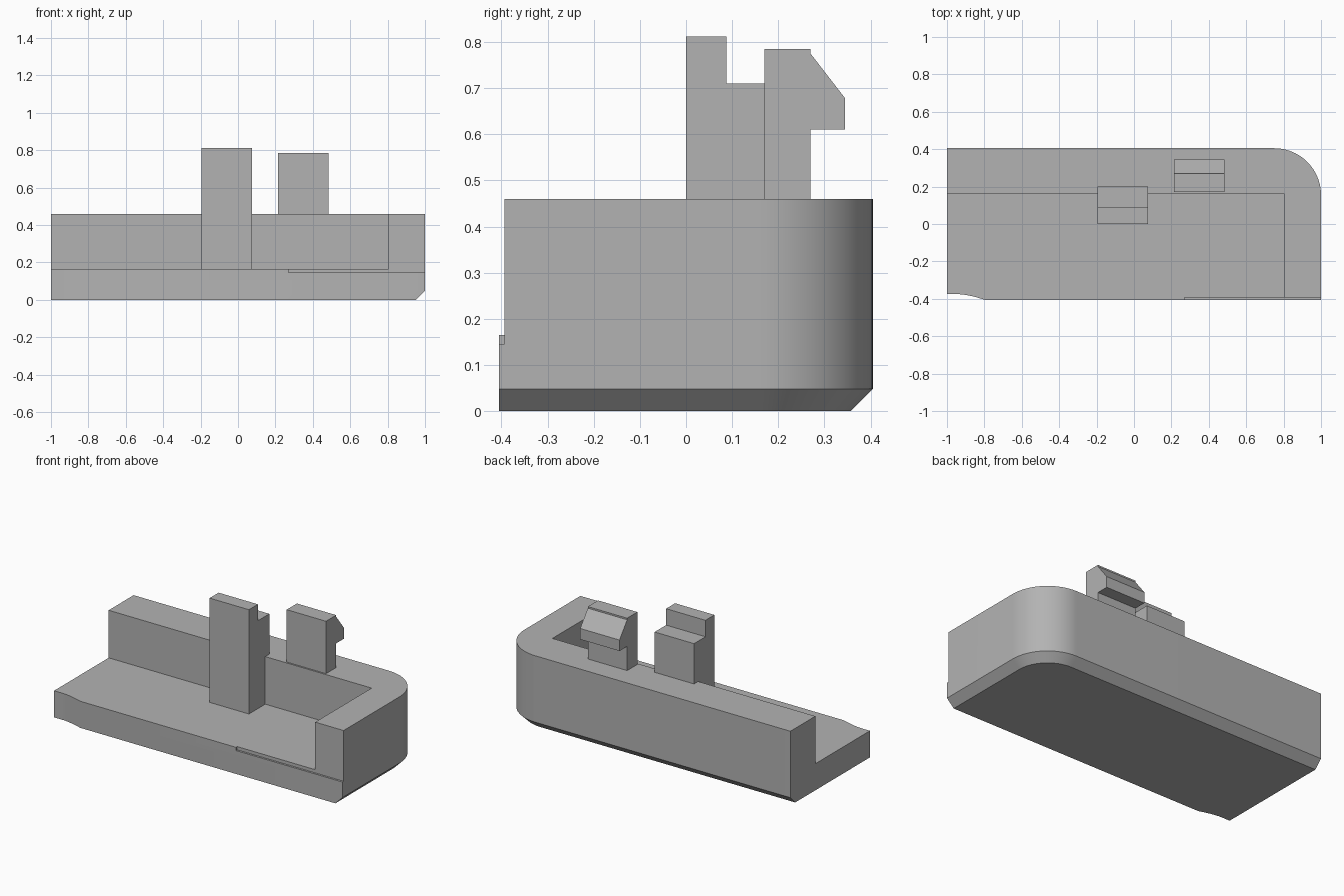
import bpy, bmesh, math
from mathutils import Matrix

cube = bpy.data.objects.get("Cube")
if cube:
    bpy.data.objects.remove(cube, do_unlink=True)

grey = bpy.data.materials.new("light grey")
grey.use_nodes = True
colour = (0.45, 0.45, 0.45, 1)
grey.diffuse_color = colour
grey.node_tree.nodes["Principled BSDF"].inputs["Base Color"].default_value = colour


def add_object(name, bm):
    bmesh.ops.recalc_face_normals(bm, faces=bm.faces)
    mesh = bpy.data.meshes.new(name)
    bm.to_mesh(mesh)
    bm.free()
    mesh.materials.append(grey)
    obj = bpy.data.objects.new(name, mesh)
    bpy.context.collection.objects.link(obj)
    return obj


def loft(name, rings):
    """Closed solid through matching rings of 3D points."""
    bm = bmesh.new()
    loops = [[bm.verts.new(p) for p in ring] for ring in rings]
    n = len(loops[0])
    for low, high in zip(loops, loops[1:]):
        for i in range(n):
            j = (i + 1) % n
            bm.faces.new((low[i], low[j], high[j], high[i]))
    bm.faces.new(loops[0])
    bm.faces.new(loops[-1])
    return add_object(name, bm)


def side_profile(name, x0, x1, profile):
    return loft(name, [[(x, y, z) for y, z in profile] for x in (x0, x1)])


def box(name, lo, hi):
    x, y, z = zip(lo, hi)
    return side_profile(name, *x, [(y[0], z[0]), (y[1], z[0]), (y[1], z[1]), (y[0], z[1])])


def cut(target, cutter):
    cutter.hide_render = True
    mod = target.modifiers.new("cut", 'BOOLEAN')
    mod.operation = 'DIFFERENCE'
    mod.solver = 'EXACT'
    mod.object = cutter
    bpy.context.view_layer.objects.active = target
    bpy.ops.object.modifier_apply(modifier=mod.name)
    bpy.data.objects.remove(cutter, do_unlink=True)


W, D, R = 1.0, 0.405, 0.25


def outline(z, inset):
    """Plan with one rounded back corner and a shallow scoop at the front."""
    pts = [(-W, D - inset), (-W, -0.375)]
    for i in range(9):
        t = i / 8
        pts.append((-0.94 + 0.14 * t, -0.375 - 0.03 * t ** 1.6))
    pts.append((W - inset, -D))
    for i in range(25):
        a = math.pi / 2 * i / 24
        pts.append((W - R + (R - inset) * math.cos(a), D - R + (R - inset) * math.sin(a)))
    return [(x, y, z) for x, y in pts]


# Tray body with bevelled underside on the back and right
body = loft("tray_body", [outline(0, 0.048), outline(0.048, 0), outline(0.46, 0)])
cut(body, box("recess_cutter", (-1.2, -0.6, 0.165), (0.805, 0.16, 0.8)))
cut(body, box("step_cutter", (0.27, -0.6, 0.145), (1.2, -0.393, 0.8)))

# Stepped post standing on the tray floor
post = side_profile("stepped_post", -0.195, 0.075, [
    (0, 0.15), (0.2, 0.15), (0.2, 0.71), (0.088, 0.71), (0.088, 0.812), (0, 0.812)])

# Hooked clip standing on the back wall
clip = side_profile("hooked_clip", 0.215, 0.485, [
    (0.17, 0.44), (0.27, 0.44), (0.27, 0.61), (0.345, 0.61),
    (0.345, 0.678), (0.27, 0.775), (0.27, 0.785), (0.17, 0.785)])

# Smooth the rounded corner, keep all other edges sharp
bpy.ops.object.select_all(action='DESELECT')
body.select_set(True)
bpy.context.view_layer.objects.active = body
bpy.ops.object.shade_smooth_by_angle(angle=math.radians(25))
